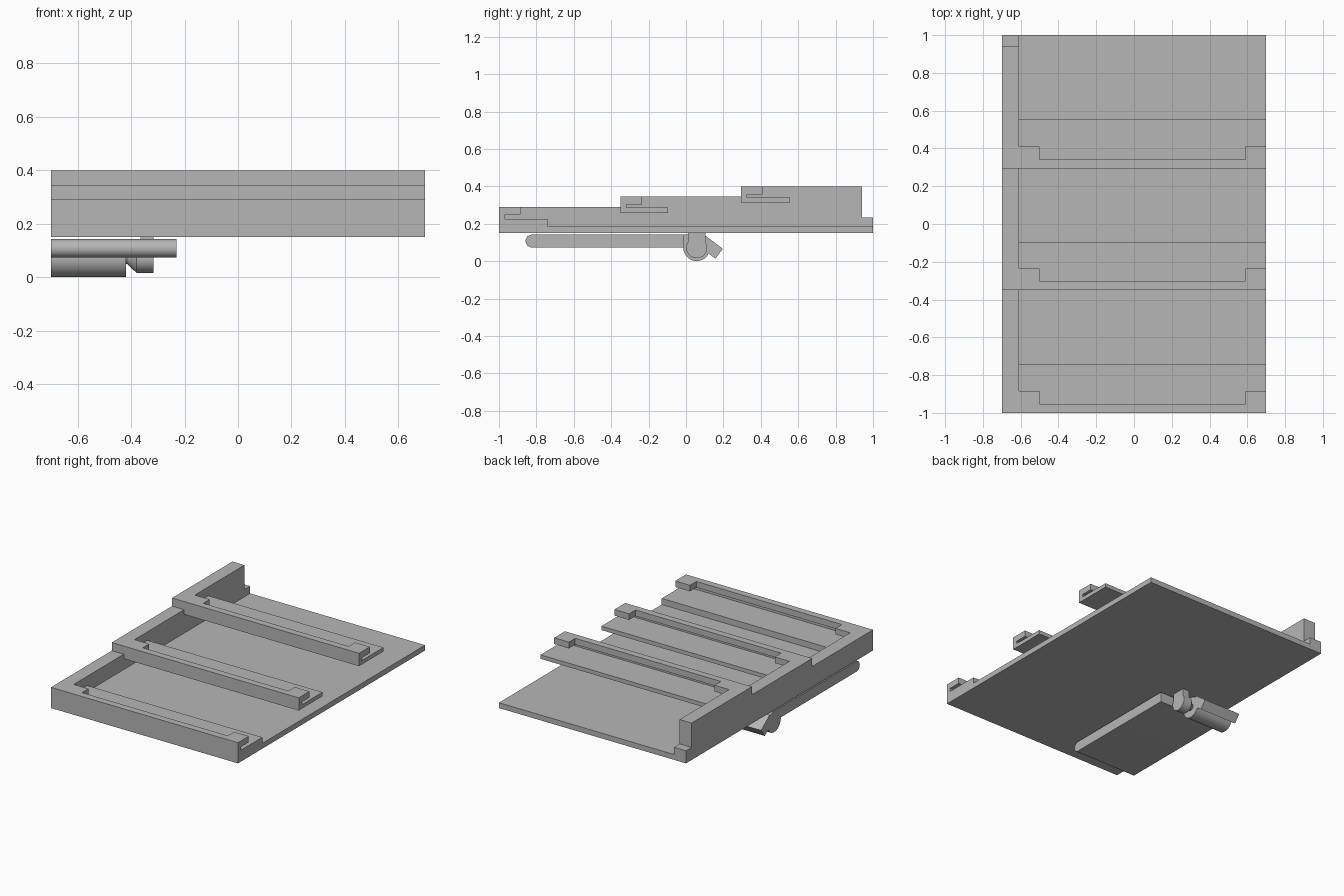
import bpy, bmesh, math
from mathutils import Vector

cube = bpy.data.objects.get("Cube")
if cube:
    bpy.data.objects.remove(cube, do_unlink=True)

grey = bpy.data.materials.new("plain_grey")
grey.use_nodes = True
colour = (0.47, 0.47, 0.47, 1)
grey.diffuse_color = colour
grey.node_tree.nodes["Principled BSDF"].inputs["Base Color"].default_value = colour


def loft(name, sections, smooth=False):
    """Skin (x, yz profile) sections along x and cap both ends."""
    bm = bmesh.new()
    rings = [[bm.verts.new((x, y, z)) for y, z in prof] for x, prof in sections]
    for a, b in zip(rings, rings[1:]):
        for i in range(len(a)):
            j = (i + 1) % len(a)
            bm.faces.new((a[i], a[j], b[j], b[i]))
    bm.faces.new(rings[0])
    bm.faces.new(rings[-1][::-1])
    bmesh.ops.recalc_face_normals(bm, faces=bm.faces)
    mesh = bpy.data.meshes.new(name)
    bm.to_mesh(mesh)
    bm.free()
    obj = bpy.data.objects.new(name, mesh)
    bpy.context.collection.objects.link(obj)
    mesh.materials.append(grey)
    if smooth:
        bpy.ops.object.select_all(action="DESELECT")
        obj.select_set(True)
        bpy.context.view_layer.objects.active = obj
        bpy.ops.object.shade_smooth_by_angle(angle=math.radians(30))
    return obj


def prism(name, x0, x1, prof, smooth=False):
    return loft(name, [(x0, prof), (x1, prof)], smooth)


def rect(y0, y1, z0, z1):
    return [(y0, z0), (y1, z0), (y1, z1), (y0, z1)]


def arc(centre, r, start=0, end=360, n=48):
    full = end - start == 360
    steps = n if full else n + 1
    angles = [math.radians(start + (end - start) * i / n) for i in range(steps)]
    return [(centre[0] + r * math.cos(a), centre[1] + r * math.sin(a)) for a in angles]


HALF = 0.7
WALL_X = -0.61

# Tray floor and stepped side wall
prism("floor_plate", -HALF, HALF, rect(-1, 1, 0.15, 0.186))
prism("stepped_side_wall", -HALF, WALL_X, [
    (-1, 0.15), (1, 0.15), (1, 0.235), (0.94, 0.235), (0.94, 0.4), (0.295, 0.4),
    (0.295, 0.345), (-0.35, 0.345), (-0.35, 0.29), (-1, 0.29)])


# Slotted rails: deep lips at the two ends, shallow lip between them
def rail(name, front, top, bottom, ledge, slot_top, depth):
    def profile(lip):
        back = front + 0.032
        return [(front, bottom), (front + depth, bottom), (front + depth, ledge),
                (back, ledge), (back, slot_top), (front + lip, slot_top),
                (front + lip, top), (front, top)]
    for part, x0, x1, lip in (("right_end", WALL_X, -0.5, 0.115),
                              ("middle", -0.5, 0.59, 0.047),
                              ("left_end", 0.59, HALF, 0.115)):
        prism(f"{name}_{part}", x0, x1, profile(lip))


rail("front_rail", -1, 0.29, 0.15, 0.227, 0.249, 0.26)
rail("centre_rail", -0.35, 0.345, 0.259, 0.286, 0.304, 0.255)
rail("rear_rail", 0.295, 0.4, 0.313, 0.34, 0.358, 0.26)

# Flat arm under the tray, with a rounded front edge
nose = arc((-0.824, 0.108), 0.034, 90, 270, 16)
prism("support_arm", -HALF, -0.23, nose + [(-0.01, 0.074), (-0.01, 0.142)], True)

# Hinge barrel with its tangent links
pivot = Vector((0.057, 0.072))
prism("hinge_barrel", -HALF, -0.42, arc(pivot, 0.071), True)
prism("arm_link", -HALF, -0.42, rect(-0.01, pivot.y, 0.074, 0.142))

along = Vector((0.797, -0.604))
across = Vector((0.604, 0.797))
flap = [pivot + along * t + across * n
        for t, n in ((0, 0.014), (0.115, 0.014), (0.115, 0.08), (0, 0.08))]
prism("hinge_flap", -HALF, -0.42, flap)

# Tapered pivot pin and hanger tab
loft("pivot_pin", [(-0.43, arc(pivot, 0.022)), (-0.415, arc(pivot, 0.022)),
                   (-0.38, arc(pivot, 0.056)), (-0.317, arc(pivot, 0.056))], True)
prism("hanger_tab", -0.365, -0.317, rect(0.011, 0.104, 0.075, 0.151))
